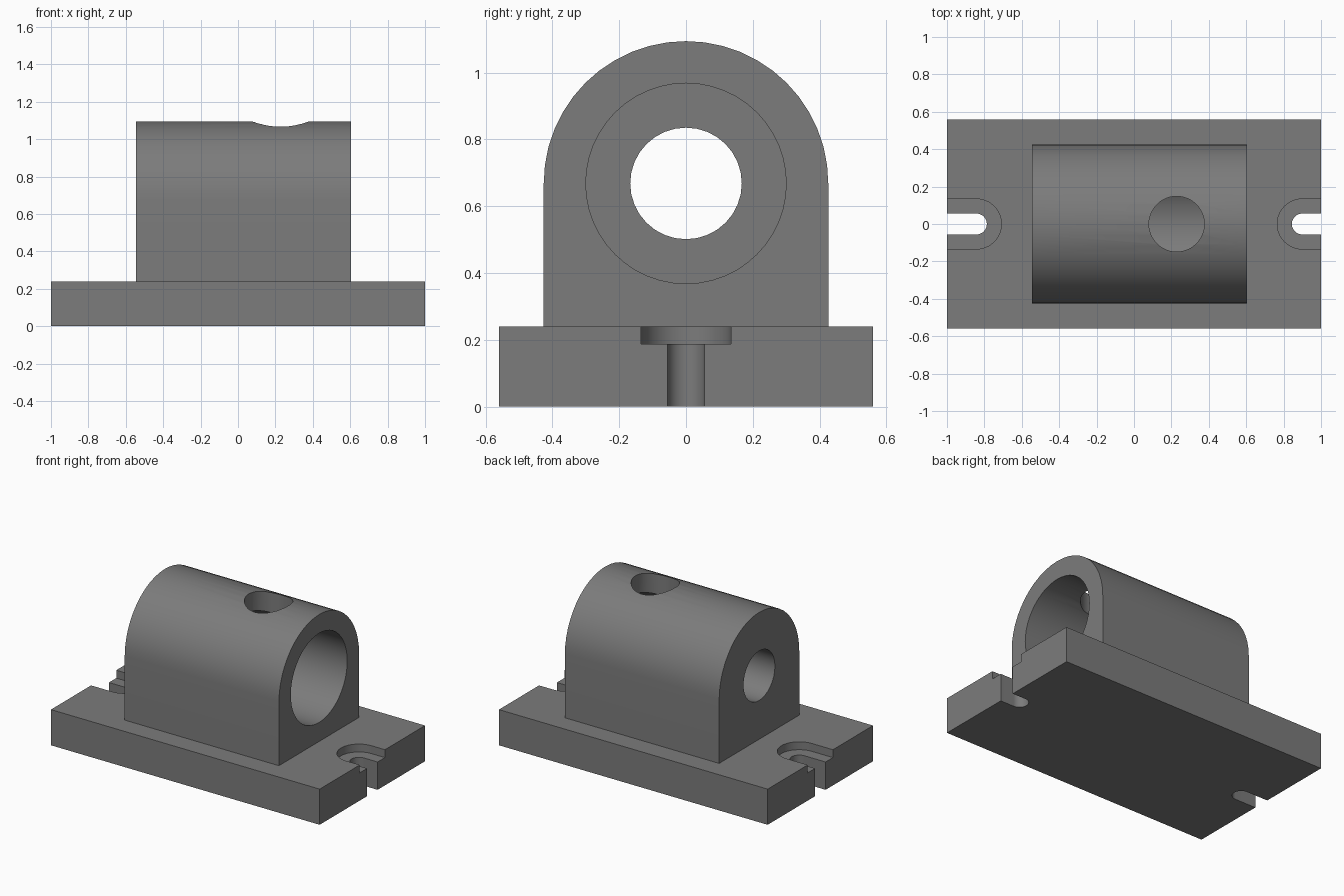
import bpy, bmesh, math
from mathutils import Vector

if "Cube" in bpy.data.objects:
    bpy.data.objects.remove(bpy.data.objects["Cube"])

PLATE_TOP = 0.24
BORE_Z = 0.668
HOUSING_X = (-0.545, 0.603)


def arc(cx, cy, r, a0, a1, n):
    """Points along an arc, angles in degrees."""
    return [(cx + r * math.cos(math.radians(a0 + (a1 - a0) * i / n)),
             cy + r * math.sin(math.radians(a0 + (a1 - a0) * i / n))) for i in range(n + 1)]


def prism(name, profile, lo, hi, axis='Z'):
    """Extrude a 2D profile: (x, y) along Z, or (y, z) along X."""
    place = (lambda p: (p[0], p[1], lo)) if axis == 'Z' else (lambda p: (lo, p[0], p[1]))
    step = Vector((0, 0, hi - lo)) if axis == 'Z' else Vector((hi - lo, 0, 0))
    bm = bmesh.new()
    face = bm.faces.new([bm.verts.new(place(p)) for p in profile])
    top = bmesh.ops.extrude_face_region(bm, geom=[face])['geom']
    bmesh.ops.translate(bm, vec=step, verts=[v for v in top if isinstance(v, bmesh.types.BMVert)])
    bmesh.ops.recalc_face_normals(bm, faces=bm.faces)
    mesh = bpy.data.meshes.new(name)
    bm.to_mesh(mesh)
    bm.free()
    obj = bpy.data.objects.new(name, mesh)
    bpy.context.collection.objects.link(obj)
    return obj


def combine(target, tool, operation='DIFFERENCE'):
    """Apply a boolean and discard the tool object."""
    mod = target.modifiers.new("boolean", 'BOOLEAN')
    mod.operation, mod.object, mod.solver = operation, tool, 'EXACT'
    bpy.context.view_layer.objects.active = target
    bpy.ops.object.modifier_apply(modifier=mod.name)
    bpy.data.objects.remove(tool)


def circle(cx, cy, r, n=48):
    return arc(cx, cy, r, 0, 360, n)[:-1]


def slot(centre, side, r):
    """U-shaped outline, open past the plate end on the given side."""
    pts = [(0.4, r)] + arc(0, 0, r, 90, 270, 24) + [(0.4, -r)]
    return [(centre + side * x, y) for x, y in pts]


# Base plate
block = prism("bearing_block", [(-1, -0.56), (1, -0.56), (1, 0.56), (-1, 0.56)], 0, PLATE_TOP)

# Arched housing, sunk into the plate and fused with it
arch = [(-0.426, 0.1), (0.426, 0.1)] + arc(0, BORE_Z, 0.426, 0, 180, 24)
combine(block, prism("housing", arch, *HOUSING_X, axis='X'), 'UNION')

# Stepped bore: narrow through hole, wide counterbore from the right
combine(block, prism("shaft_bore", circle(0, BORE_Z, 0.167, 32), -0.8, 0.8, 'X'))
combine(block, prism("counterbore", circle(0, BORE_Z, 0.30), -0.15, 0.8, 'X'))

# Vertical hole through the top into the counterbore
combine(block, prism("top_hole", circle(0.228, 0, 0.148), BORE_Z, 1.3))

# Stepped bolt slots at both ends
for centre, side in ((-0.843, -1), (0.90, 1)):
    combine(block, prism("bolt_slot", slot(centre, side, 0.056), -0.1, 0.5))
    combine(block, prism("bolt_head_recess", slot(centre, side, 0.134), 0.187, 0.5))

# Dark grey metal
metal = bpy.data.materials.new("dark_metal")
metal.diffuse_color = (0.2, 0.2, 0.2, 1)
metal.use_nodes = True
metal.node_tree.nodes["Principled BSDF"].inputs["Base Color"].default_value = metal.diffuse_color
block.data.materials.clear()
block.data.materials.append(metal)
for poly in block.data.polygons:
    poly.material_index = 0

# Smooth curved walls, crisp edges
bpy.ops.object.select_all(action='DESELECT')
block.select_set(True)
bpy.context.view_layer.objects.active = block
bpy.ops.object.shade_smooth_by_angle(angle=math.radians(30))
